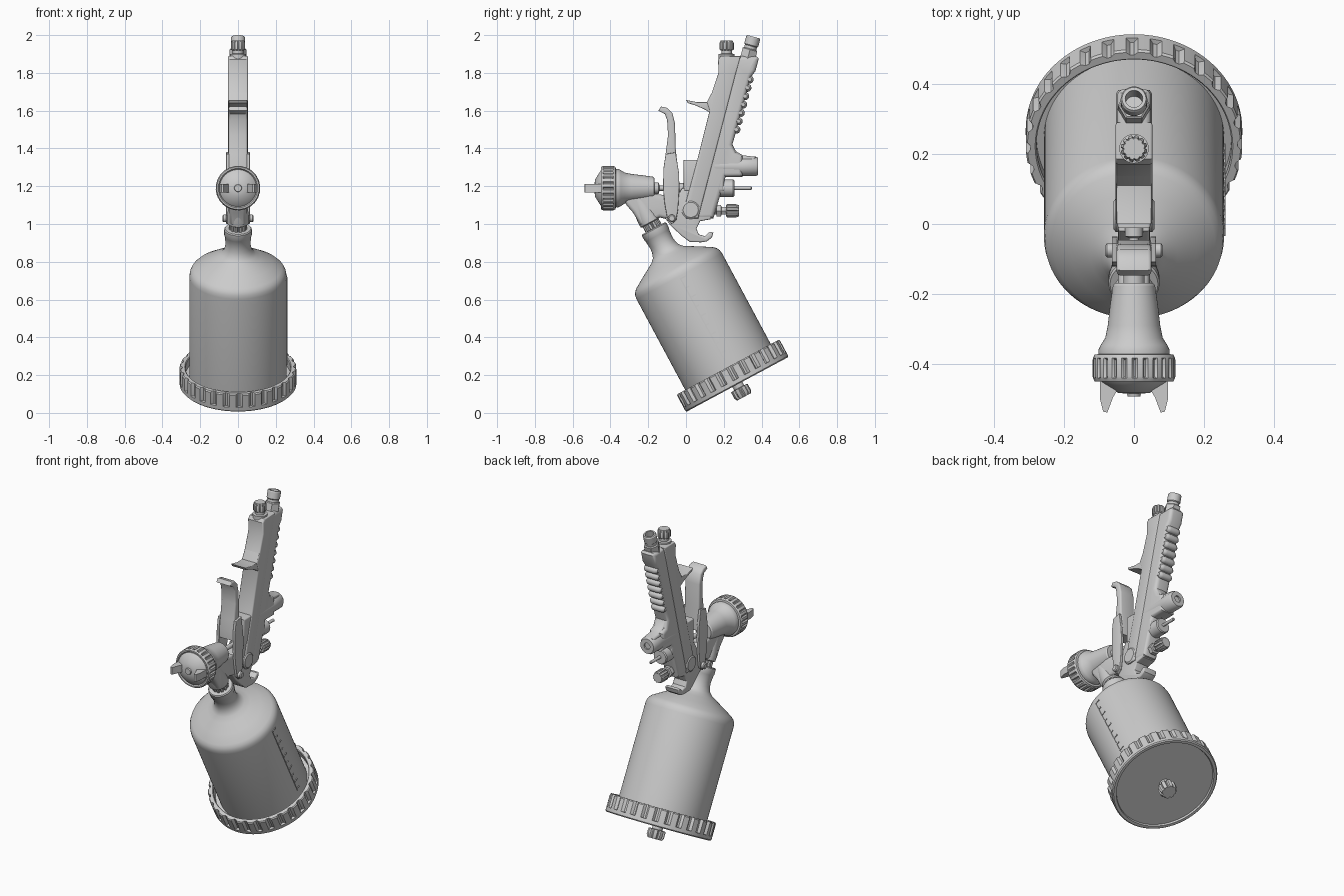
import bpy, bmesh, math
from mathutils import Vector, Matrix


def finish(name, bm):
    bmesh.ops.remove_doubles(bm, verts=bm.verts, dist=1e-5)
    bmesh.ops.recalc_face_normals(bm, faces=bm.faces)
    me = bpy.data.meshes.new(name)
    bm.to_mesh(me)
    bm.free()
    ob = bpy.data.objects.new(name, me)
    bpy.context.collection.objects.link(ob)
    return ob


def lathe(name, profile, origin, axis, seg=48, flutes=0):
    """Spin (radius, distance[, flute depth]) points around an axis."""
    bm = bmesh.new()
    n = flutes * 6 if flutes else seg
    rot = Vector(axis).to_track_quat('Z', 'Y')
    rings = []
    for p in profile:
        depth = p[2] if len(p) > 2 else 0
        ring = []
        for i in range(n):
            r = max(p[0] - (depth if flutes and i % 6 in (0, 1) else 0), 0)
            a = 2 * math.pi * i / n
            ring.append(bm.verts.new(Vector(origin) + rot @ Vector((r * math.cos(a), r * math.sin(a), p[1]))))
        rings.append(ring)
    for a, b in zip(rings, rings[1:]):
        for i in range(n):
            j = (i + 1) % n
            bm.faces.new((a[i], a[j], b[j], b[i]))
    for k, ring in ((0, rings[0]), (-1, rings[-1])):
        if profile[k][0] > 0:
            bm.faces.new(ring)
    return finish(name, bm)


def slab(name, pts, half, edge=0.01, x=0.0, steps=3):
    """Side outline (y, z) extruded across x with rounded rims."""
    area = sum(p[0] * q[1] - q[0] * p[1] for p, q in zip(pts, pts[1:] + pts[:1]))
    P = [Vector(p) for p in (pts if area > 0 else pts[::-1])]
    n = len(P)
    miter = []
    for i in range(n):
        e1, e2 = (P[i] - P[i - 1]).normalized(), (P[(i + 1) % n] - P[i]).normalized()
        n1, n2 = Vector((-e1.y, e1.x)), Vector((-e2.y, e2.x))
        miter.append((n1 + n2) / max(1 + n1.dot(n2), 0.35))
    rows = []
    for k in range(steps + 1):
        a = math.pi / 2 * k / steps
        rows.append((half - edge + edge * math.sin(a), edge * (1 - math.cos(a))))
    rows = [(-h, d) for h, d in rows[::-1]] + rows
    bm = bmesh.new()
    rings = []
    for h, d in rows:
        Q = [P[i] + miter[i] * d for i in range(n)]
        rings.append([bm.verts.new((x + h, q.x, q.y)) for q in Q])
    for a, b in zip(rings, rings[1:]):
        for i in range(n):
            j = (i + 1) % n
            bm.faces.new((a[i], a[j], b[j], b[i]))
    bm.faces.new(rings[0])
    bm.faces.new(rings[-1])
    return finish(name, bm)


# tilted cup frame: C is the shoulder centre, U points up the cup
C, U, V = Vector((0, -.045, .741)), Vector((0, -.473, .881)), Vector((0, .881, .473))
Y, X = (0, 1, 0), (1, 0, 0)

# paint cup
lathe('cup', [(.24, -.63), (.257, -.62), (.257, -.02), (.254, 0), (.246, .016), (.232, .03), (.18, .062),
              (.125, .094), (.095, .112), (.078, .13), (.069, .155), (.066, .18), (.07, .225), (.073, .23),
              (.073, .262), (.068, .268), (.045, .268)], C, U, 96)
lathe('cup_connector', [(.048, .25, .008), (.048, .33, .008)], C, U, flutes=12)
lathe('cup_lid', [(0, -.66), (.283, -.66), (.287, -.67), (.303, -.67), (.309, -.664), (.309, -.643),
                  (.309, -.642, .014), (.309, -.572, .014), (.304, -.565, .009), (.282, -.565),
                  (.278, -.57), (.278, -.615), (0, -.615)], C, U, flutes=28)
lathe('lid_valve_knob', [(.03, -.655), (.03, -.69), (.05, -.692, .008), (.05, -.73, .008),
                         (.042, -.745, .006), (0, -.745)], C, U, flutes=8)

# raised measuring scale on the right side of the cup
bm = bmesh.new()


def mark(ang, s, length, height):
    radial = Vector(X) * math.cos(ang) + V * math.sin(ang)
    tangent = V * math.cos(ang) - Vector(X) * math.sin(ang)
    m = Matrix((radial, tangent, U)).transposed().to_4x4()
    m.translation = C + U * s + radial * .257
    bmesh.ops.create_cube(bm, size=1, matrix=m @ Matrix.Diagonal((.008, length, height, 1)))


mark(0, -.29, .007, .52)
for i in range(10):
    long = i % 2 == 0
    mark(.06 if long else .04, -.035 - i * .056, .032 if long else .02, .007)
finish('cup_scale', bm)

# spray head
H = (0, 0, 1.19)
lathe('air_cap', [(0, -.492), (.018, -.492), (.02, -.484), (.045, -.482), (.092, -.452), (.098, -.445),
                  (.098, -.40)], H, Y)
lathe('cap_ring', [(.098, -.44), (.104, -.449), (.112, -.449), (.117, -.44), (.118, -.435, .008),
                   (.118, -.388, .008), (.117, -.383), (.112, -.373), (.095, -.37)], H, Y, flutes=24)
lathe('nozzle_barrel', [(.1, -.385), (.102, -.36), (.095, -.345), (.082, -.325), (.075, -.29), (.068, -.23),
                        (.06, -.175), (.054, -.168), (0, -.168)], H, Y)
for sx in (-1, 1):
    bm = bmesh.new()
    outline = [(.096, -.43), (.097, -.5), (.088, -.535), (.076, -.538), (.06, -.495), (.042, -.465), (.042, -.43)]
    f = bm.faces.new([bm.verts.new((sx * x, y, 1.168)) for x, y in outline])
    g = bmesh.ops.extrude_face_region(bm, geom=[f])
    bmesh.ops.translate(bm, vec=(0, 0, .044), verts=[v for v in g['geom'] if isinstance(v, bmesh.types.BMVert)])
    finish('air_horn', bm)
slab('head_neck', [(-.34, 1.16), (-.315, 1.1), (-.28, 1.06), (-.245, 1.0), (-.225, .99), (-.14, 1.035),
                   (-.08, 1.02), (-.05, 1.1), (-.09, 1.15), (-.17, 1.16), (-.17, 1.22)], .046, .02)
lathe('neck_socket', [(.05, .3), (.058, .305), (.058, .34), (.05, .4), (.045, .46)], C, U)
lathe('needle', [(.03, -.175), (.03, -.145), (.014, -.14), (.014, -.04), (.026, -.035), (.026, .02)], H, Y, 24)

# gun body and hanging hook
slab('body_block', [(-.012, 1.175), (-.012, 1.34), (.2, 1.34), (.2, 1.175)], .048, .01)
slab('body_base_and_hook', [(-.06, 1.12), (-.02, 1.19), (.185, 1.19), (.13, 1.025), (.075, 1.015), (.055, .975),
                            (.068, .945), (.1, .936), (.125, .958), (.145, .955), (.137, .928), (.11, .908),
                            (.08, .903), (.02, .905), (-.02, .935), (-.08, .99), (-.11, 1.03)], .045, .008)
lathe('side_disc', [(.04, -.058), (.048, -.052), (.048, .052), (.04, .058)], (0, .025, 1.075), X, flutes=0)

# handle: flat front half, rounded grip half, trigger stop
slab('handle_front', [(.17, 1.87), (.185, 1.89), (.29, 1.89), (.265, 1.8), (.065, 1.03), (.0, 1.03),
                      (-.005, 1.1), (.065, 1.36), (.125, 1.6), (.11, 1.645), (.135, 1.69), (.172, 1.8)], .053, .008)
slab('handle_grip', [(.23, 1.89), (.375, 1.888), (.385, 1.875), (.368, 1.81), (.345, 1.78), (.26, 1.47),
                     (.245, 1.42), (.262, 1.38), (.3, 1.362), (.3, 1.25), (.21, 1.25), (.145, 1.03), (.02, 1.03)],
     .049, .022, steps=4)
slab('trigger_stop', [(0, 1.657), (.06, 1.645), (.11, 1.645), (.15, 1.72), (.17, 1.6), (.125, 1.59),
                      (.1, 1.606), (.05, 1.628), (.01, 1.64)], .05, .004)
lathe('grip_nose', [(.05, .15), (.052, .3), (.052, .37), (.045, .382), (.02, .382), (.02, .372), (0, .372)],
      (0, 0, 1.305), Y)
slab('nose_saddle', [(.2, 1.28), (.2, 1.44), (.246, 1.42), (.265, 1.385), (.3, 1.364), (.37, 1.355), (.37, 1.28)],
     .034, .015)
for i in range(7):
    t = i / 6
    lathe('grip_ridge', [(.01, -.046), (.019, -.036), (.021, -.025), (.021, .025), (.019, .036), (.01, .046)],
          (0, .337 - .07 * t, 1.765 - .265 * t), X, 20)

# trigger: lever, fork plates and pivot pin
slab('trigger_lever', [(-.147, 1.6), (-.132, 1.622), (-.1, 1.615), (-.072, 1.588), (-.058, 1.53), (-.055, 1.4),
                       (-.045, 1.31), (-.045, 1.25), (-.118, 1.25), (-.118, 1.3), (-.108, 1.37), (-.095, 1.47),
                       (-.1, 1.55), (-.112, 1.582)], .05, .01)
for sx in (-1, 1):
    slab('trigger_fork', [(-.108, 1.37), (-.055, 1.38), (-.037, 1.27), (-.035, 1.2), (-.042, 1.08), (-.052, 1.02),
                          (-.075, 1.0), (-.097, 1.02), (-.112, 1.1), (-.121, 1.18), (-.12, 1.29)],
         .008, .003, x=sx * .055)
lathe('trigger_pin', [(.014, -.082), (.02, -.077), (.02, -.062), (.012, -.06), (.012, .06), (.02, .062),
                      (.02, .077), (.014, .082)], (0, -.075, 1.03), X, 24)

# rear controls
lathe('needle_housing', [(.046, .12), (.046, .25), (.041, .256), (.009, .256), (.009, .345), (.005, .35)], H, Y, 32)
lathe('flow_stem', [(.022, .1), (.022, .16), (.034, .162), (.034, .186), (.022, .188), (.022, .23)],
      (0, 0, 1.07), Y, 6)
lathe('flow_knob', [(.03, .212), (.036, .218, .005), (.036, .262, .005), (.03, .28, .003)],
      (0, 0, 1.07), Y, flutes=12)

# top fittings: air valve knob and hose connector
lathe('air_valve_stem', [(.042, 1.87), (.042, 1.9), (.028, 1.902), (.028, 1.93)], (0, .215, 0), (0, 0, 1), 24)
lathe('air_valve_knob', [(.03, 1.918), (.038, 1.924, .005), (.038, 1.958, .005), (.031, 1.972, .003)],
      (0, .215, 0), (0, 0, 1), flutes=12)
A = (0, .259, .966)
lathe('hose_nut', [(.046, 0), (.046, .065), (.04, .07)], (0, .322, 1.86), A, 6)
lathe('hose_connector', [(.033, .03), (.033, .085), (.038, .09), (.038, .13), (.034, .136), (.025, .136),
                         (.025, .07), (0, .07)], (0, .322, 1.86), A, 32)

# smooth shading with crisp edges
bpy.ops.object.select_all(action='SELECT')
bpy.context.view_layer.objects.active = bpy.context.selected_objects[0]
bpy.ops.object.shade_smooth_by_angle(angle=math.radians(32))
